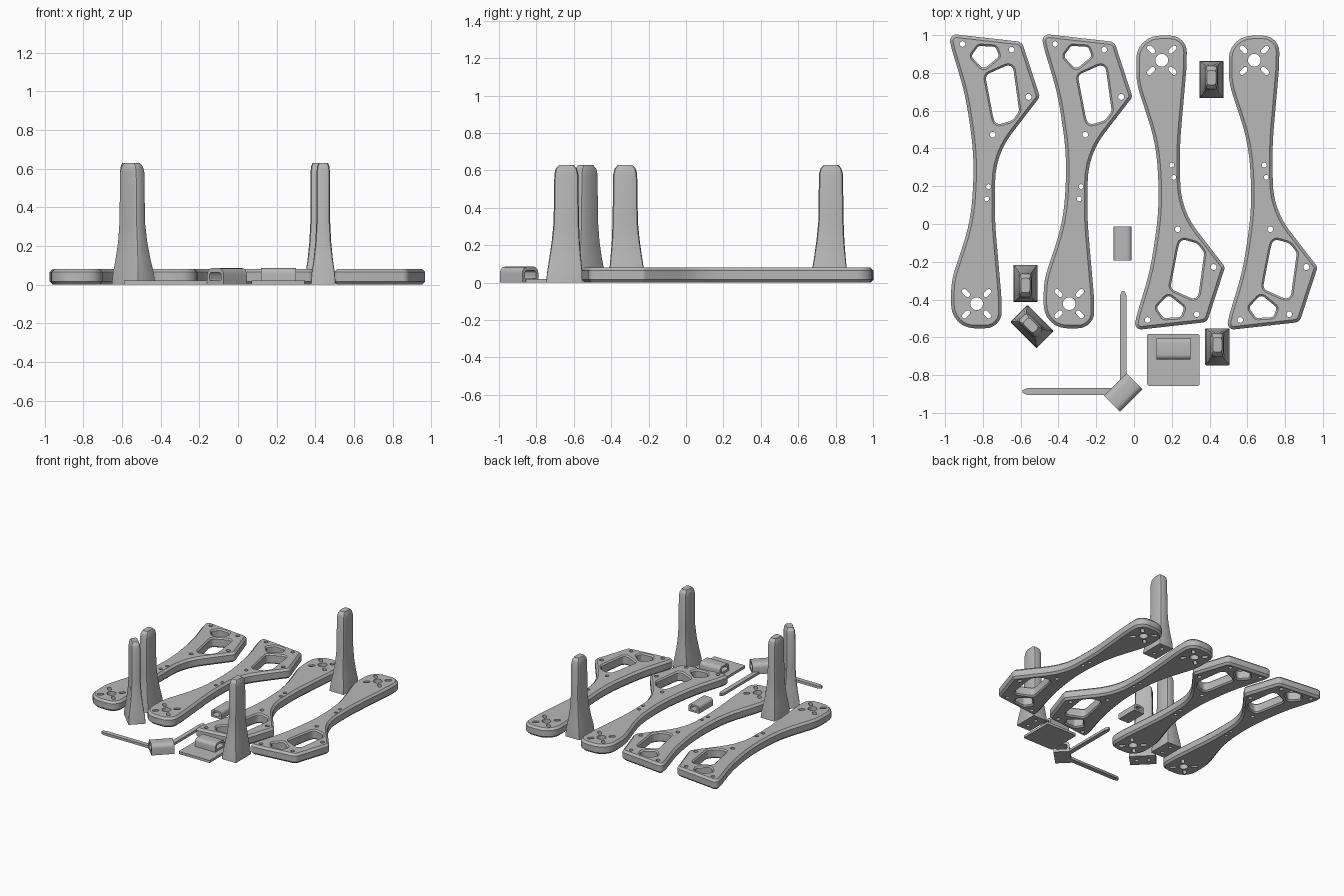
import bpy, bmesh
from math import pi, cos, sin, tan, radians
from mathutils import Matrix, Vector
from mathutils.geometry import tessellate_polygon

cube = bpy.data.objects.get("Cube")
if cube:
    bpy.data.objects.remove(cube)

grey = bpy.data.materials.new("plain grey")
grey.use_nodes = True
grey.diffuse_color = (0.48, 0.48, 0.48, 1)
grey.node_tree.nodes["Principled BSDF"].inputs["Base Color"].default_value = grey.diffuse_color


def rounded(corners, segs=6):
    """Closed polygon from (x, y, radius) corners with arc fillets."""
    out, n = [], len(corners)
    for i, (x, y, r) in enumerate(corners):
        p = Vector((x, y))
        a = Vector(corners[i - 1][:2]) - p
        b = Vector(corners[(i + 1) % n][:2]) - p
        if r == 0:
            out.append(p)
            continue
        half = a.angle(b) / 2
        d = min(r / tan(half), 0.49 * a.length, 0.49 * b.length)
        a, b = a.normalized(), b.normalized()
        centre = p + (a + b).normalized() * (d / cos(half))
        start, end = p + a * d - centre, p + b * d - centre
        turn = start.angle_signed(end)
        for k in range(segs + 1):
            t = -turn * k / segs
            out.append(centre + Matrix.Rotation(t, 2) @ start)
    return out


def inset(loop, d):
    """Move a counter-clockwise loop inward by d."""
    out = []
    for i, p in enumerate(loop):
        a = (p - loop[i - 1]).normalized()
        b = (loop[(i + 1) % len(loop)] - p).normalized()
        n = (Vector((-a.y, a.x)) + Vector((-b.y, b.x))).normalized()
        out.append(p + n * d / max(0.5, n.dot(Vector((-a.y, a.x)))))
    return out


def circle(x, y, r, n=16):
    return [Vector((x + r * cos(2 * pi * k / n), y + r * sin(2 * pi * k / n))) for k in range(n)]


def prism(loop, z0, z1, c=0.0):
    """Ring stack for a loop, with chamfer c at both ends when it is not zero."""
    if not c:
        return [(z0, loop), (z1, loop)]
    end = inset(loop, c)
    return [(z0, end), (z0 + abs(c), loop), (z1 - abs(c), loop), (z1, end)]


def solid(name, rings, holes=(), matrix=Matrix()):
    """Loft rings into a body; holes are ring stacks starting at the bottom."""
    bm = bmesh.new()
    top = rings[-1][0]
    bottom_caps, top_caps = [], []
    for stack in [rings, *holes]:
        loops = [[bm.verts.new((p.x, p.y, z)) for p in loop] for z, loop in stack]
        for lo, hi in zip(loops, loops[1:]):
            for i in range(len(lo)):
                bm.faces.new((lo[i - 1], lo[i], hi[i], hi[i - 1]))
        bottom_caps.append(loops[0])
        if abs(stack[-1][0] - top) < 1e-6:
            top_caps.append(loops[-1])
        else:
            bm.faces.new(loops[-1])
    for caps in (bottom_caps, top_caps):
        flat = [v for loop in caps for v in loop]
        for tri in tessellate_polygon([[v.co.copy() for v in loop] for loop in caps]):
            if len(set(tri)) == 3:
                bm.faces.new([flat[i] for i in tri])
    bm.transform(matrix)
    bmesh.ops.recalc_face_normals(bm, faces=bm.faces[:])
    mesh = bpy.data.meshes.new(name)
    bm.to_mesh(mesh)
    bm.free()
    mesh.materials.append(grey)
    obj = bpy.data.objects.new(name, mesh)
    bpy.context.collection.objects.link(obj)
    bpy.ops.object.select_all(action='DESELECT')
    obj.select_set(True)
    bpy.context.view_layer.objects.active = obj
    bpy.ops.object.shade_smooth_by_angle(angle=radians(25))
    return obj


def place(x, y, angle=0.0, z=0.0):
    return Matrix.Translation((x, y, z)) @ Matrix.Rotation(radians(angle), 4, 'Z')


# Frame arms, drawn around the motor mount
H = 0.08
arm_outline = rounded([
    (-.15, 1.43, .05), (-.13, 1.34, .5), (-.06, 1.11, 1.5), (-.01, .77, 1.5),
    (-.03, .44, 1), (-.135, .12, .4), (-.135, -.13, .13), (.135, -.13, .13),
    (.13, .05, .5), (.095, .45, 2), (.10, .79, .43), (.335, 1.095, .03),
    (.24, 1.386, .04)])
small_window = rounded([(.01, 1.365, .02), (-.03, 1.31, .02), (.035, 1.24, .025),
                        (.12, 1.31, .02), (.1, 1.36, .02)], 4)
large_window = rounded([(.045, 1.21, .03), (.085, 1.0, .2), (.10, .945, .03),
                        (.19, .97, .06), (.225, 1.02, .03), (.19, 1.275, .03)], 4)
arm_holes = [prism(w, 0, H, -0.01) for w in (small_window, large_window)]
for x, y, r in [(-.075, 1.375, .015), (.185, 1.345, .015), (.275, 1.095, .016),
                (.085, .895, .015), (.063, .62, .013), (.053, .555, .013), (0, 0, .034)]:
    arm_holes.append(prism(circle(x, y, r), 0, H))
slot = rounded([(.055, -.013, .0125), (.105, -.013, .0125),
                (.105, .013, .0125), (.055, .013, .0125)], 4)
for k in range(4):
    spin = Matrix.Rotation(radians(45 + 90 * k), 2)
    arm_holes.append(prism([spin @ p for p in slot], 0, H))

for name, x, y, flip in [("arm_right_outer", -.833, -.422, 1), ("arm_right_inner", -.343, -.422, 1),
                         ("arm_left_inner", .147, .867, -1), ("arm_left_outer", .637, .867, -1)]:
    solid(name, prism(arm_outline, 0, H, 0.016), arm_holes,
          place(x, y) @ Matrix.Diagonal((1, flip, 1, 1)))

# Tapered landing legs with two blind screw holes underneath
leg_rings = []
for z, hx, hy, r in [(0, .064, .098, .004), (.06, .06, .094, .008), (.13, .05, .085, .012),
                     (.22, .041, .075, .016), (.32, .036, .068, .018), (.58, .035, .064, .018),
                     (.61, .032, .056, .016), (.63, .024, .038, .012)]:
    lean = 0.01 * min(z / .32, 1)
    leg_rings.append((z, rounded([(-hx, lean - hy, r), (hx, lean - hy, r),
                                  (hx, lean + hy, r), (-hx, lean + hy, r)], 2)))
leg_holes = [prism(circle(0, y, .014, 12), 0, .06) for y in (-.045, .045)]
for name, x, y, angle in [("leg_back_left", .41, .765, 0), ("leg_front_left", .441, -.65, 0),
                          ("leg_right", -.575, -.315, 180), ("leg_front_right", -.54, -.543, 45)]:
    solid(name, leg_rings, leg_holes, place(x, y, angle))


# Clips: rounded sleeves with a flat channel through them
def clip(name, x, y, angle, width, length, z0, z1):
    w, h = width / 2, z1 - z0
    r = h * .4
    outer = rounded([(-w, 0, 0), (w, 0, 0), (w, h, r), (-w, h, r)], 5)
    a, lo, hi = w - .018, h * .25, h * .75
    bore = rounded([(-a, lo, .008), (a, lo, .008), (a, hi, .014), (-a, hi, .014)], 4)
    stand = Matrix.Rotation(pi / 2, 4, 'X')
    solid(name, prism(outer, -length / 2, length / 2), [prism(bore, -length / 2, length / 2)],
          place(x, y, angle, z0) @ stand)


clip("small_clip", -.06, -.102, 0, .095, .18, 0, .06)
clip("plate_clip", .21, -.66, 90, .115, .18, .02, .085)
clip("antenna_clip", -.057, -.892, -45, .12, .17, 0, .085)

# Square mounting plate
plate = rounded([(.07, -.857, .01), (.347, -.857, .01), (.347, -.582, .01), (.07, -.582, .01)], 3)
solid("mounting_plate", prism(plate, 0, .02))

# Two pointed antenna bars at right angles
for name, x, y, angle, length in [("antenna_bar_back", -.057, -.83, 90, .475),
                                  ("antenna_bar_right", -.11, -.887, 180, .48)]:
    w = .018
    bar = rounded([(0, -w, 0), (length - .025, -w, 0), (length, -w * .4, 0),
                   (length, w * .4, 0), (length - .025, w, 0), (0, w, 0)])
    solid(name, prism(bar, 0, .02), (), place(x, y, angle))
